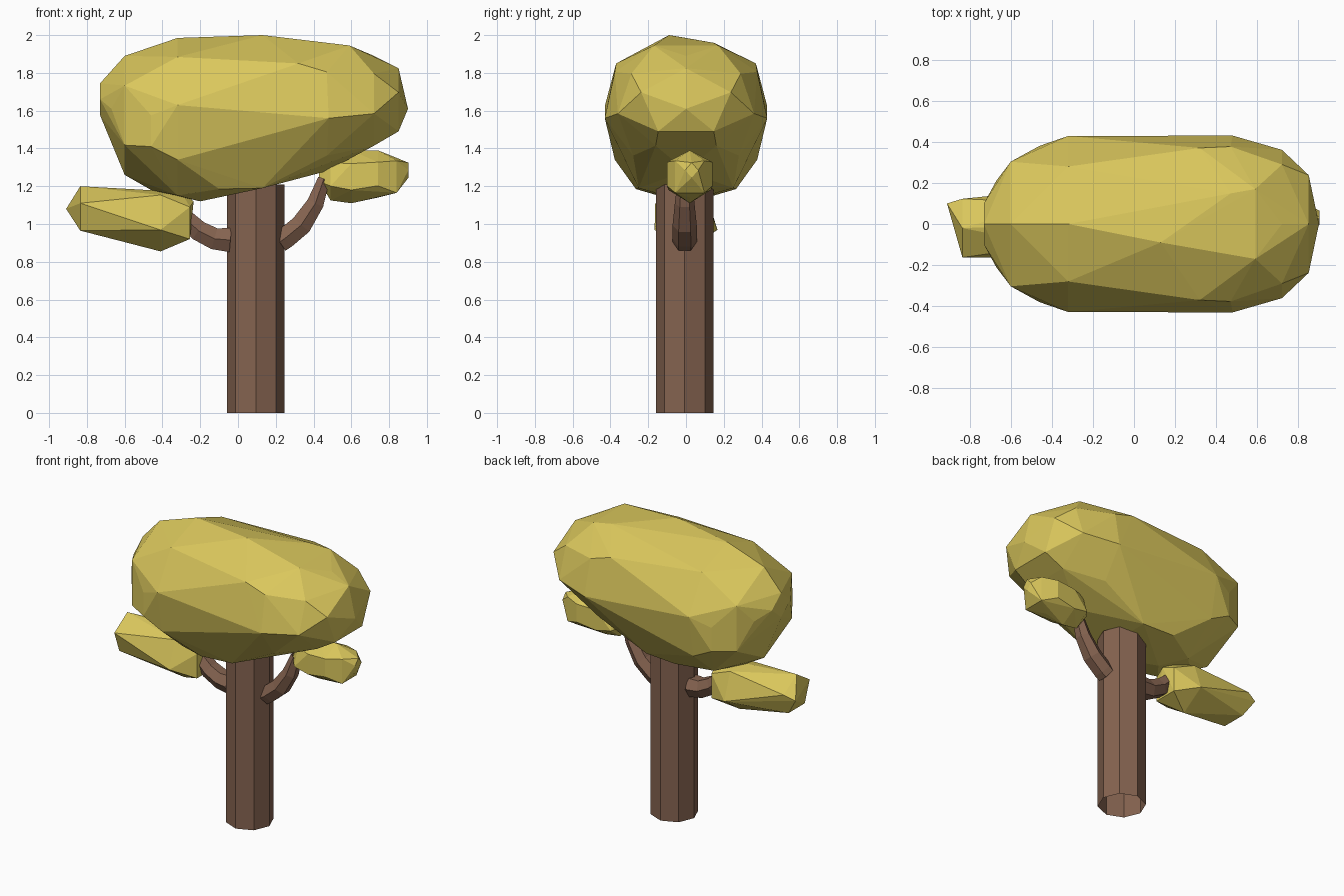
import bpy, bmesh, math
from mathutils import Vector


def material(name, rgb):
    m = bpy.data.materials.new(name)
    m.diffuse_color = (*rgb, 1)
    return m


BARK = material("brown bark", (0.235, 0.125, 0.08))
LEAF = material("mustard leaves", (0.70, 0.57, 0.107))


def finish(bm, name, mat):
    bmesh.ops.recalc_face_normals(bm, faces=bm.faces[:])
    me = bpy.data.meshes.new(name)
    bm.to_mesh(me)
    bm.free()
    me.materials.append(mat)
    ob = bpy.data.objects.new(name, me)
    bpy.context.collection.objects.link(ob)
    return ob


def foliage(name, rings):
    """Faceted clump: convex hull of rings (x, y, z, ry, rz, sides, turn)."""
    bm = bmesh.new()
    for x, y, z, ry, rz, n, turn in rings:
        for i in range(n):
            a = math.tau * (i + turn) / n
            bm.verts.new((x, y + ry * math.sin(a), z + rz * math.cos(a)))
    bmesh.ops.convex_hull(bm, input=bm.verts[:])
    loose = [v for v in bm.verts if not v.link_faces]
    bmesh.ops.delete(bm, geom=loose, context='VERTS')
    return finish(bm, name, LEAF)


def tube(name, path, sides):
    """Open tube along (x, z, radius) points lying in the plane y = -0.007."""
    bm = bmesh.new()
    pts = [Vector((x, -0.007, z)) for x, z, r in path]
    loops = []
    for i, p in enumerate(pts):
        d = (pts[min(i + 1, len(pts) - 1)] - pts[max(i - 1, 0)]).normalized()
        side = Vector((0, 1, 0))
        up = d.cross(side)
        r = path[i][2]
        loops.append([bm.verts.new(p + r * (math.cos(math.tau * k / sides) * side
                                            + math.sin(math.tau * k / sides) * up))
                      for k in range(sides)])
    for a, b in zip(loops, loops[1:]):
        for k in range(sides):
            j = (k + 1) % sides
            bm.faces.new((a[k], a[j], b[j], b[k]))
    return finish(bm, name, BARK)


# Trunk: octagonal, open at the bottom, top tucked into the crown
tube("trunk", [(0.094, 0, 0.152), (0.094, 1.21, 0.152)], 8)

# Bent branches
tube("left_branch", [(-0.04, 0.915, 0.074), (-0.125, 0.922, 0.066),
                     (-0.21, 0.965, 0.062), (-0.28, 1.03, 0.055)], 6)
tube("right_branch", [(0.22, 0.905, 0.064), (0.25, 0.925, 0.065), (0.335, 0.995, 0.064),
                      (0.41, 1.11, 0.052), (0.455, 1.24, 0.036)], 6)

# Main crown: long, slightly tilted upwards to the right
foliage("crown", [
    (-0.73, 0.0, 1.66, 0.10, 0.085, 4, 0),
    (-0.67, 0.0, 1.61, 0.21, 0, 2, 0.5),
    (-0.60, 0.0, 1.575, 0.35, 0.315, 6, 0),
    (-0.46, 0.0, 1.41, 0.38, 0, 2, 0.5),
    (-0.46, 0.0, 1.575, 0.38, 0.395, 2, 0.5),
    (-0.46, 0.0, 1.18, 0, 0, 1, 0),
    (-0.32, 0.0, 1.555, 0.435, 0.43, 9, 0),
    (-0.20, 0.0, 1.12, 0, 0, 1, 0),
    (-0.10, 0.0, 1.185, 0.265, 0, 2, 0.5),
    (0.13, 0.0, 1.19, 0.25, 0, 2, 0.5),
    (0.13, -0.09, 2.0, 0, 0, 1, 0),
    (0.32, 0.0, 1.85, 0.37, 0, 2, 0.5),
    (0.48, 0.0, 1.56, 0.43, 0, 2, 0.5),
    (0.47, 0.0, 1.63, 0.435, 0.35, 9, 0.5),
    (0.59, 0.0, 1.945, 0.17, 0, 2, 0.5),
    (0.72, 0.0, 1.64, 0.37, 0.25, 7, 0),
    (0.85, 0.0, 1.64, 0.25, 0.185, 5, 0),
    (0.90, 0.0, 1.61, 0, 0, 1, 0),
])

# Small clumps on the branch ends
foliage("left_clump", [
    (-0.91, 0.10, 1.08, 0, 0, 1, 0),
    (-0.835, -0.02, 1.07, 0.15, 0.13, 5, 0),
    (-0.41, 0.0, 1.02, 0.175, 0.165, 5, 0.5),
    (-0.255, 0.0, 1.005, 0.12, 0.12, 4, 0.5),
    (-0.235, 0.0, 1.12, 0, 0, 1, 0),
    (-0.30, 0.0, 1.17, 0, 0, 1, 0),
])
foliage("right_clump", [
    (0.43, 0.02, 1.24, 0.04, 0.03, 3, 0),
    (0.49, 0.02, 1.235, 0.11, 0.11, 5, 0.5),
    (0.60, 0.02, 1.25, 0.13, 0.14, 6, 0.0),
    (0.74, 0.02, 1.265, 0.14, 0.125, 6, 0),
    (0.84, 0.02, 1.25, 0.11, 0.12, 4, 0.5),
    (0.902, 0.03, 1.285, 0.035, 0.04, 4, 0),
])
